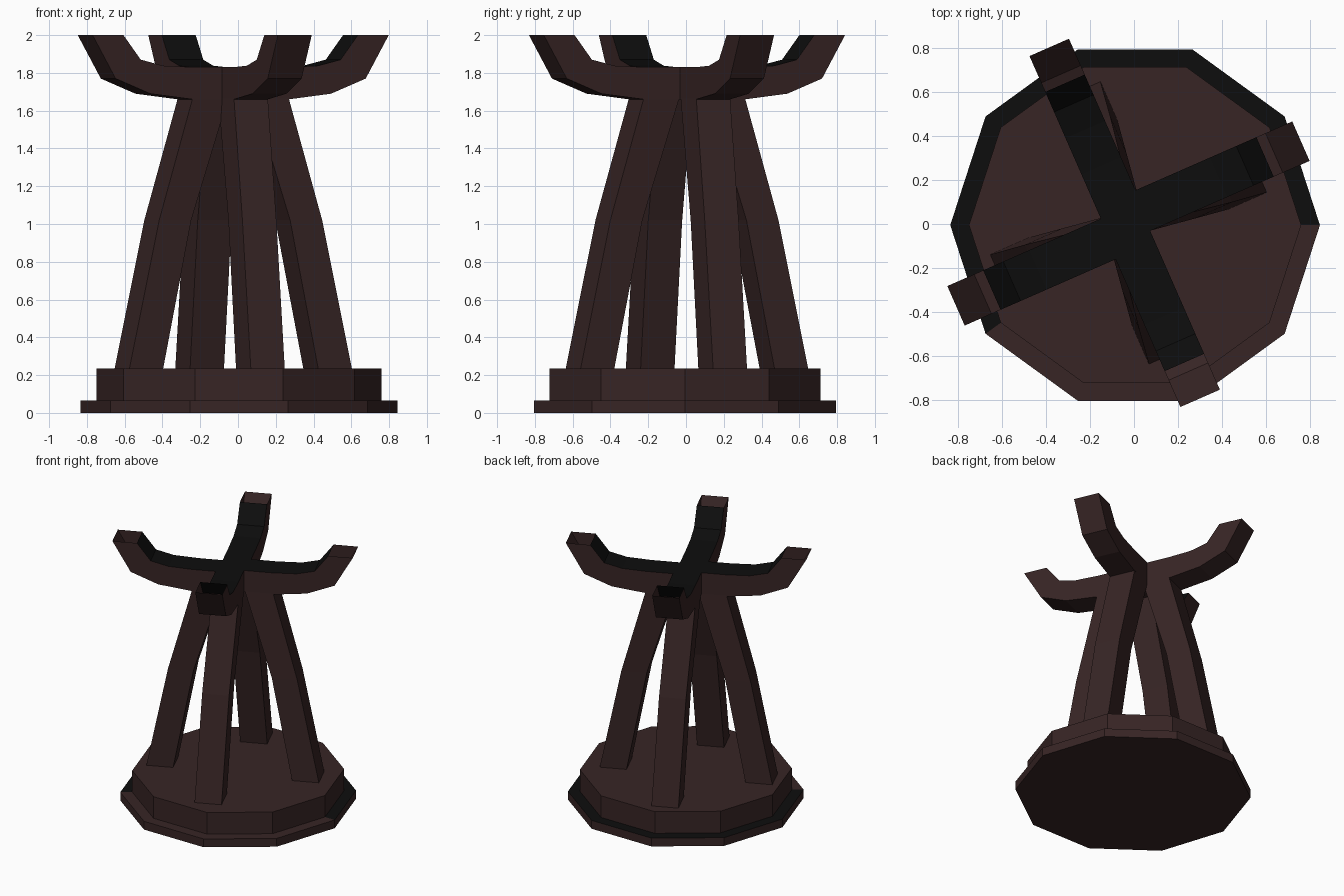
import bpy, bmesh, math
from mathutils import Vector

if "Cube" in bpy.data.objects:
    bpy.data.objects.remove(bpy.data.objects["Cube"])


def material(name, rgb):
    m = bpy.data.materials.new(name)
    m.diffuse_color = (*rgb, 1)
    m.use_nodes = True
    m.node_tree.nodes["Principled BSDF"].inputs["Base Color"].default_value = m.diffuse_color
    return m


BROWN = material("dark_brown_wood", (0.038, 0.018, 0.018))
BLACK = material("charred_black", (0.004, 0.004, 0.004))


def finish(bm, name):
    mesh = bpy.data.meshes.new(name)
    bm.to_mesh(mesh)
    bm.free()
    mesh.materials.append(BROWN)
    mesh.materials.append(BLACK)
    obj = bpy.data.objects.new(name, mesh)
    bpy.context.collection.objects.link(obj)
    return obj


# Stepped ten-sided base; the ledge is black around the back and left
bm = bmesh.new()
rings = []
for r, z in [(0.84, 0), (0.84, 0.065), (0.755, 0.065), (0.755, 0.235)]:
    rings.append([bm.verts.new((0.005 + r * math.cos(k * math.pi / 5),
                                -0.005 + r * math.sin(k * math.pi / 5), z)) for k in range(10)])
bm.faces.new(rings[0][::-1])
bm.faces.new(rings[3])
for i in range(3):
    for k in range(10):
        n = (k + 1) % 10
        f = bm.faces.new((rings[i][k], rings[i][n], rings[i + 1][n], rings[i + 1][k]))
        if i == 1 and k < 6:
            f.material_index = 1
finish(bm, "stepped_base")

PIVOT = Vector((-0.029, 0.011, 0))
HALF = 0.098


def loft(name, angle, side, sections, black_inner):
    """Sections: (inner r, inner z, outer r, outer z, sideways shift). Ends stay open."""
    u = Vector((math.cos(angle), math.sin(angle), 0))
    v = Vector((-u.y, u.x, 0))
    bm = bmesh.new()
    rows = []
    for ri, zi, ro, zo, s in sections:
        row = []
        for r, z, w in [(ri, zi, HALF), (ri, zi, -HALF), (ro, zo, -HALF), (ro, zo, HALF)]:
            row.append(bm.verts.new(PIVOT + u * r + v * (side + s + w) + Vector((0, 0, z))))
        rows.append(row)
    for a, b in zip(rows, rows[1:]):
        for j in range(4):
            n = (j + 1) % 4
            f = bm.faces.new((a[j], a[n], b[n], b[j]))
            if black_inner and j == 0:
                f.material_index = 1
    bmesh.ops.recalc_face_normals(bm, faces=bm.faces[:])
    finish(bm, name)


# Curved-up cradle arms (hollow tips) and bent, slightly twisted legs
ARM = [(0, 1.83, 0, 1.66, 0), (0.28, 1.83, 0.29, 1.66, 0), (0.46, 1.838, 0.535, 1.69, 0),
       (0.59, 1.87, 0.735, 1.77, 0), (0.69, 2.0, 0.868, 2.0, 0)]
LEG = [(0.085, 1.665, 0.29, 1.665, 0), (0.285, 1.02, 0.47, 1.02, -0.03),
       (0.44, 0.22, 0.635, 0.22, -0.053)]
for i, side in enumerate((0.018, 0.008, 0.037, -0.021)):
    ang = math.radians(23.7) + i * math.pi / 2
    loft(f"cradle_arm_{i + 1}", ang, side, ARM, True)
    loft(f"leg_{i + 1}", ang, side, LEG, False)
